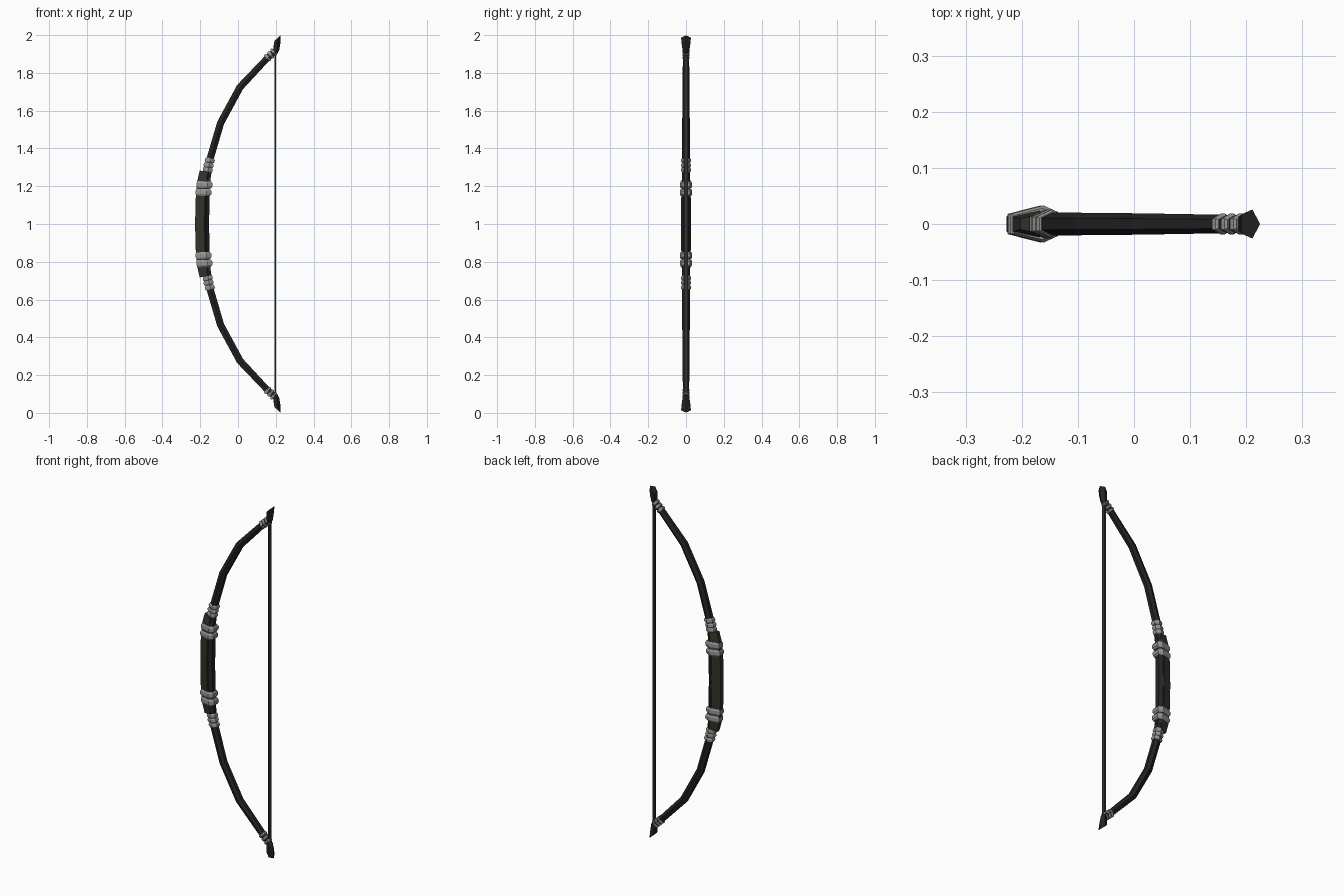
import bpy, bmesh, math
from mathutils import Vector

if "Cube" in bpy.data.objects:
    bpy.data.objects.remove(bpy.data.objects["Cube"])


def material(name, rgb):
    m = bpy.data.materials.new(name)
    m.diffuse_color = (*rgb, 1)
    m.use_nodes = True
    m.node_tree.nodes["Principled BSDF"].inputs["Base Color"].default_value = m.diffuse_color
    return m


BLACK = material("black wood", (0.017, 0.017, 0.018))
OLIVE = material("dark olive leather", (0.036, 0.031, 0.022))
GREY = material("grey binding", (0.30, 0.30, 0.30))
CORD = material("string brown", (0.036, 0.032, 0.024))

# Cross-sections as (depth, width): -1 depth is the outer side of the bow
HEX = [(-1, -.5), (-1, .5), (0.1, 1), (1, .5), (1, -.5), (0.1, -1)]
GRIP = [(-1, -.55), (-1, .55), (.4, 1), (1, .65), (1, -.65), (.4, -1)]
TIP = [(-1, -.7), (-1, .7), (.15, 1), (1, 0), (.15, -1)]


def loft(name, stations, profile, mat, cap_start=True):
    """Stations (x, z, tilt, half depth, half width); upper half, mirrored at z = 1."""
    bm = bmesh.new()
    rings = []
    for x, z, tilt, d, w in stations:
        ax = Vector((math.cos(tilt), 0, -math.sin(tilt)))
        rings.append([bm.verts.new(Vector((x, 0, z - 1)) + ax * (a * d) + Vector((0, b * w, 0)))
                      for a, b in profile])
    n = len(profile)
    for r, s in zip(rings, rings[1:]):
        for i in range(n):
            bm.faces.new((r[i], r[(i + 1) % n], s[(i + 1) % n], s[i]))
    if cap_start:
        bm.faces.new(rings[0][::-1])
    bm.faces.new(rings[-1])
    bmesh.ops.recalc_face_normals(bm, faces=bm.faces)
    if sum(f.normal.dot(f.calc_center_median() - rings[0][0].co.lerp(rings[-1][n // 2].co, .5))
           for f in bm.faces) < 0:
        bmesh.ops.reverse_faces(bm, faces=bm.faces)
    me = bpy.data.meshes.new(name)
    bm.to_mesh(me)
    bm.free()
    me.materials.append(mat)
    ob = bpy.data.objects.new(name, me)
    ob.location.z = 1
    bpy.context.collection.objects.link(ob)
    mod = ob.modifiers.new("mirror", 'MIRROR')
    mod.use_axis = (False, False, True)
    return ob


def binding(name, x, z, tilt, d, w, h, profile):
    """Bulging ring around the bow, perpendicular to its path."""
    t = Vector((math.sin(tilt), math.cos(tilt)))
    st = [(x + t.x * h * k, z + t.y * h * k, tilt, d * s, w * s)
          for k, s in ((-.5, .84), (-.25, 1), (.25, 1), (.5, .84))]
    loft(name, st, profile, GREY)


# Limbs: one faceted rod from the middle to each end
path = [(-.183, 1.0, .019, .021), (-.175, 1.16, .019, .021), (-.152, 1.33, .019, .021),
        (-.092, 1.535, .019, .020), (.011, 1.725, .019, .019), (.155, 1.878, .017, .0165),
        (.197, 1.915, .015, .016)]
limb = []
for i, (x, z, d, w) in enumerate(path):
    a, b = path[max(i - 1, 0)], path[min(i + 1, len(path) - 1)]
    tilt = math.atan2(b[0] - a[0], b[1] - a[1]) if i else 0
    limb.append((x, z, tilt, d, w))
loft("limbs", limb, HEX, BLACK, False)

# Grip: leather on the outside, black pad on the inside
loft("grip", [(-.193, 1.0, 0, .034, .025), (-.191, 1.12, .05, .034, .025),
              (-.183, 1.22, .13, .034, .024), (-.175, 1.278, .17, .028, .018)],
     GRIP, OLIVE, False)
loft("grip_pad", [(-.172, 1.0, 0, .019, .027), (-.170, 1.12, .05, .019, .027),
                  (-.167, 1.155, .08, .017, .024)], HEX, BLACK, False)

# Bindings on the grip, above the grip and near the tips
for i, (x, z) in enumerate([(-.183, 1.167), (-.178, 1.208)]):
    binding(f"grip_binding_{i}", x, z, .03, .042, .033, .036, GRIP)
for i, (x, z) in enumerate([(-.160, 1.287), (-.156, 1.311), (-.149, 1.337)]):
    binding(f"limb_binding_{i}", x, z, .18, .026, .026, .024, HEX)
for i, (x, z) in enumerate([(.157, 1.881), (.173, 1.895), (.189, 1.910)]):
    binding(f"tip_binding_{i}", x, z, .84, .022, .019, .016, HEX)

# Flared tips with a slanted end
loft("tips", [(.194, 1.900, .5, .013, .016), (.203, 1.925, .15, .016, .019),
              (.207, 1.955, 0, .017, .023), (.209, 1.984, -.75, .021, .026)], TIP, BLACK)

# Flat bowstring
loft("bowstring", [(.198, 1.0, 0, .004, .010), (.198, 1.915, 0, .004, .010)],
     [(-1, -1), (-1, 1), (1, 1), (1, -1)], CORD, False)
